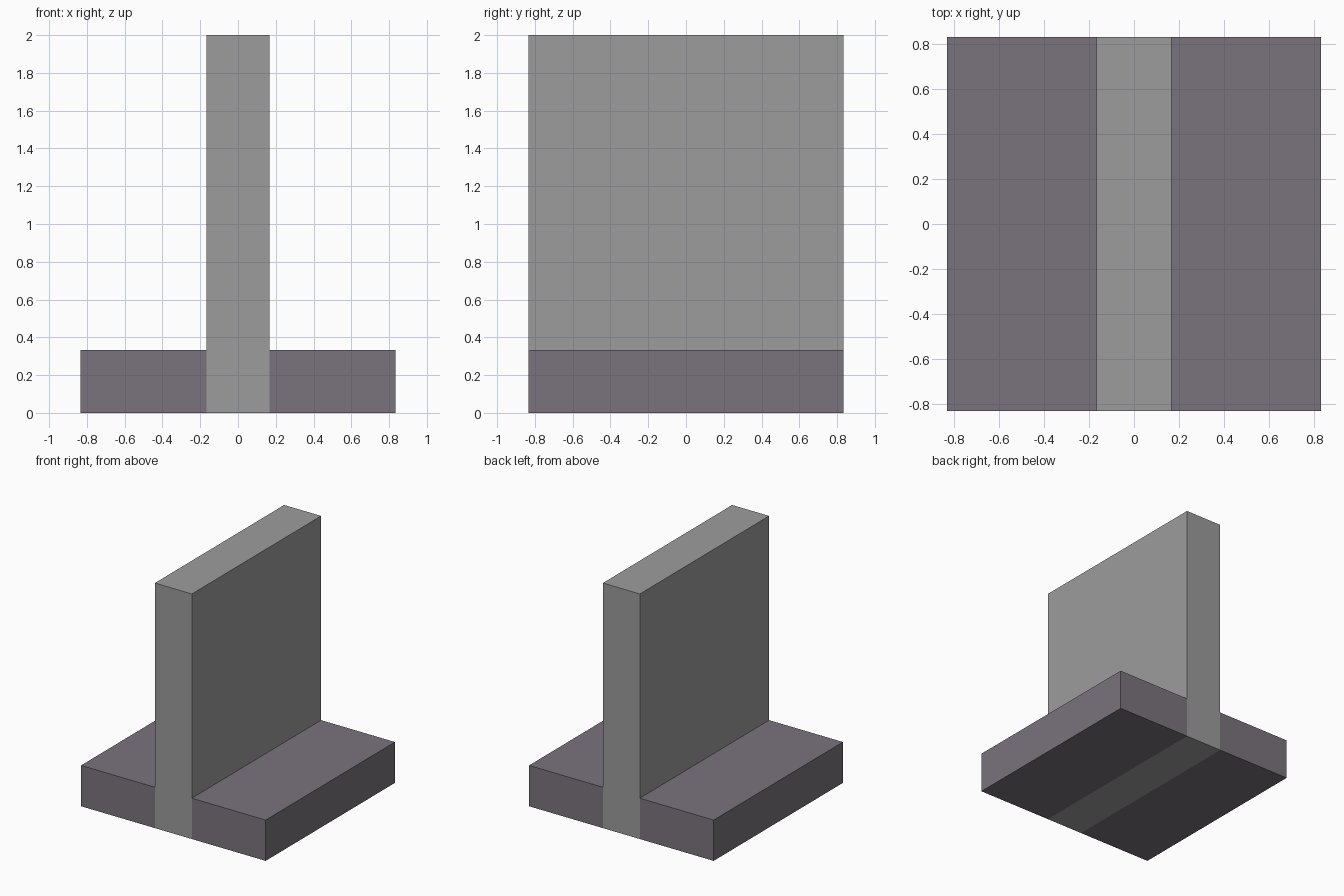
import bpy
import bmesh
from mathutils import Matrix, Vector

cube = bpy.data.objects.get("Cube")
if cube:
    bpy.data.objects.remove(cube, do_unlink=True)


def make_material(name, color):
    mat = bpy.data.materials.new(name)
    mat.use_nodes = True
    mat.diffuse_color = color
    mat.node_tree.nodes["Principled BSDF"].inputs["Base Color"].default_value = color
    return mat


def make_box(name, low, high, mat):
    low, high = Vector(low), Vector(high)
    bm = bmesh.new()
    bmesh.ops.create_cube(
        bm, size=1,
        matrix=Matrix.Translation((low + high) / 2) @ Matrix.Diagonal((*(high - low), 1)))
    mesh = bpy.data.meshes.new(name)
    bm.to_mesh(mesh)
    bm.free()
    mesh.materials.append(mat)
    obj = bpy.data.objects.new(name, mesh)
    bpy.context.collection.objects.link(obj)
    return obj


grey = make_material("light grey", (0.335, 0.335, 0.335, 1))
purple = make_material("purple grey", (0.195, 0.174, 0.202, 1))

HALF = 5 / 6      # half the footprint
WALL = 1 / 6      # half the wall thickness
SLAB = 1 / 3      # base height

# Upright wall running front to back, down to the ground
make_box("wall", (-WALL, -HALF, 0), (WALL, HALF, 2), grey)

# Base slabs flanking the wall
make_box("left_base", (WALL, -HALF, 0), (HALF, HALF, SLAB), purple)
make_box("right_base", (-HALF, -HALF, 0), (-WALL, HALF, SLAB), purple)
